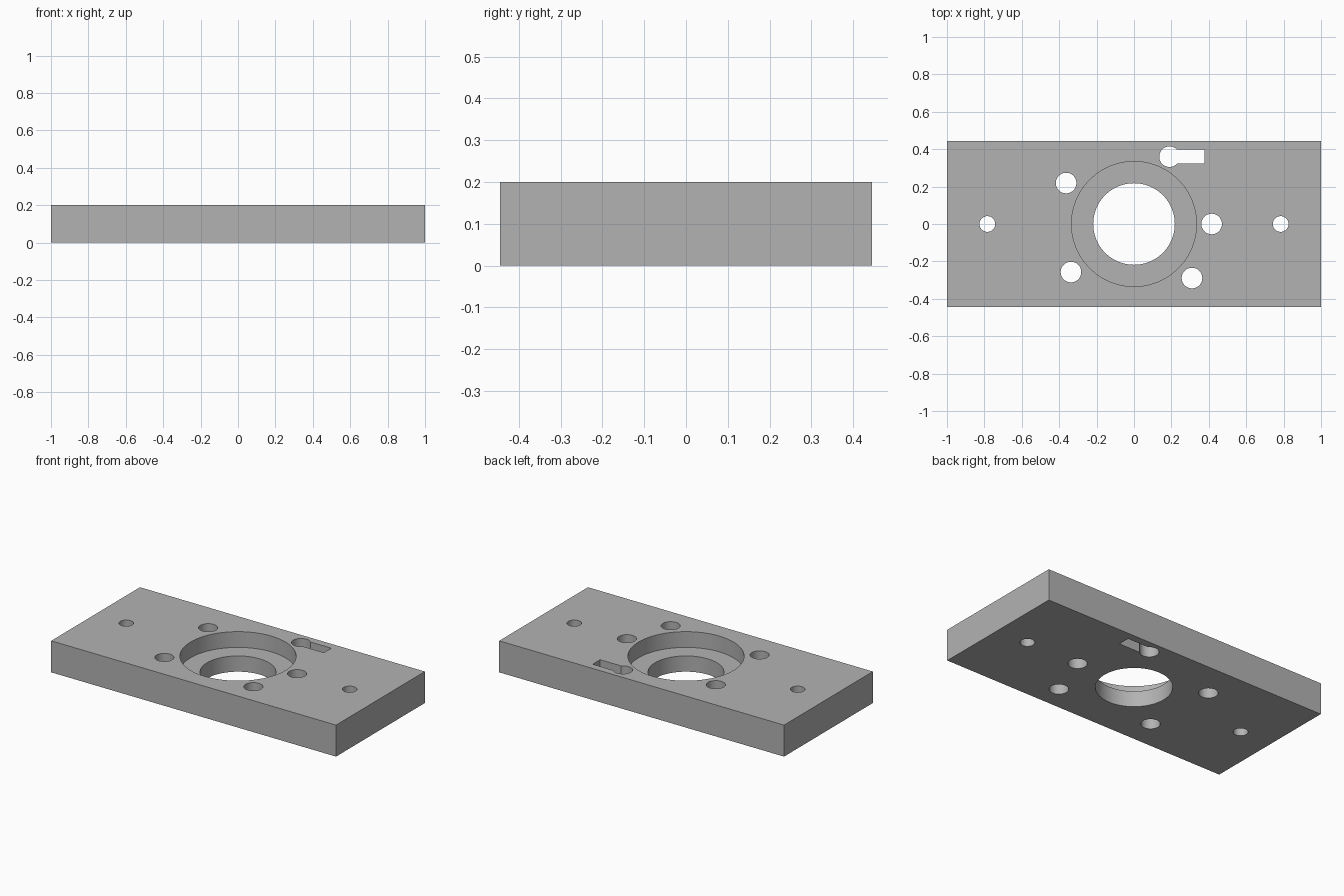
import bpy
import math

cube = bpy.data.objects.get("Cube")
if cube:
    bpy.data.objects.remove(cube, do_unlink=True)

LENGTH, WIDTH, HEIGHT = 2.0, 0.89, 0.2


def box(name, x, y, z, size):
    bpy.ops.mesh.primitive_cube_add(size=1, location=(x, y, z))
    ob = bpy.context.object
    ob.name = name
    ob.scale = size
    bpy.ops.object.transform_apply(location=False, rotation=False, scale=True)
    return ob


def drill(name, x, y, radius, bottom=-0.1):
    top = HEIGHT + 0.1
    bpy.ops.mesh.primitive_cylinder_add(
        vertices=96, radius=radius, depth=top - bottom,
        location=(x, y, (top + bottom) / 2))
    ob = bpy.context.object
    ob.name = name
    return ob


# Single satin grey metal
grey = bpy.data.materials.new("grey_metal")
grey.use_nodes = True
colour = (0.45, 0.45, 0.45, 1)
grey.diffuse_color = colour
grey.node_tree.nodes["Principled BSDF"].inputs["Base Color"].default_value = colour

# Plate body
plate = box("mounting_plate", 0, 0, HEIGHT / 2, (LENGTH, WIDTH, HEIGHT))
plate.data.materials.append(grey)

# Central bore with a stepped seat, halfway down
cutters = [drill("bore_cutter", 0, 0, 0.218),
           drill("seat_cutter", 0, 0, 0.334, bottom=HEIGHT / 2)]

# Ring of bolt holes around the bore
for x, y in [(0.415, 0), (0.19, 0.36), (-0.363, 0.219),
             (-0.337, -0.257), (0.31, -0.289)]:
    cutters.append(drill("bolt_cutter", x, y, 0.055))

# Small fixing hole near each end
for side in (-1, 1):
    cutters.append(drill("fixing_cutter", side * 0.784, 0, 0.042))

# Straight slot running out of the rear bolt hole
cutters.append(box("slot_cutter", 0.284, 0.36, HEIGHT / 2, (0.186, 0.075, 0.4)))

# Cut every opening, then discard the cutters
bpy.ops.object.select_all(action='DESELECT')
bpy.context.view_layer.objects.active = plate
plate.select_set(True)
for cutter in cutters:
    cutter.hide_render = True
    mod = plate.modifiers.new("cut", 'BOOLEAN')
    mod.operation = 'DIFFERENCE'
    mod.solver = 'EXACT'
    mod.object = cutter
    bpy.ops.object.modifier_apply(modifier=mod.name)
    bpy.data.objects.remove(cutter, do_unlink=True)

bpy.ops.object.shade_smooth_by_angle(angle=math.radians(30))
